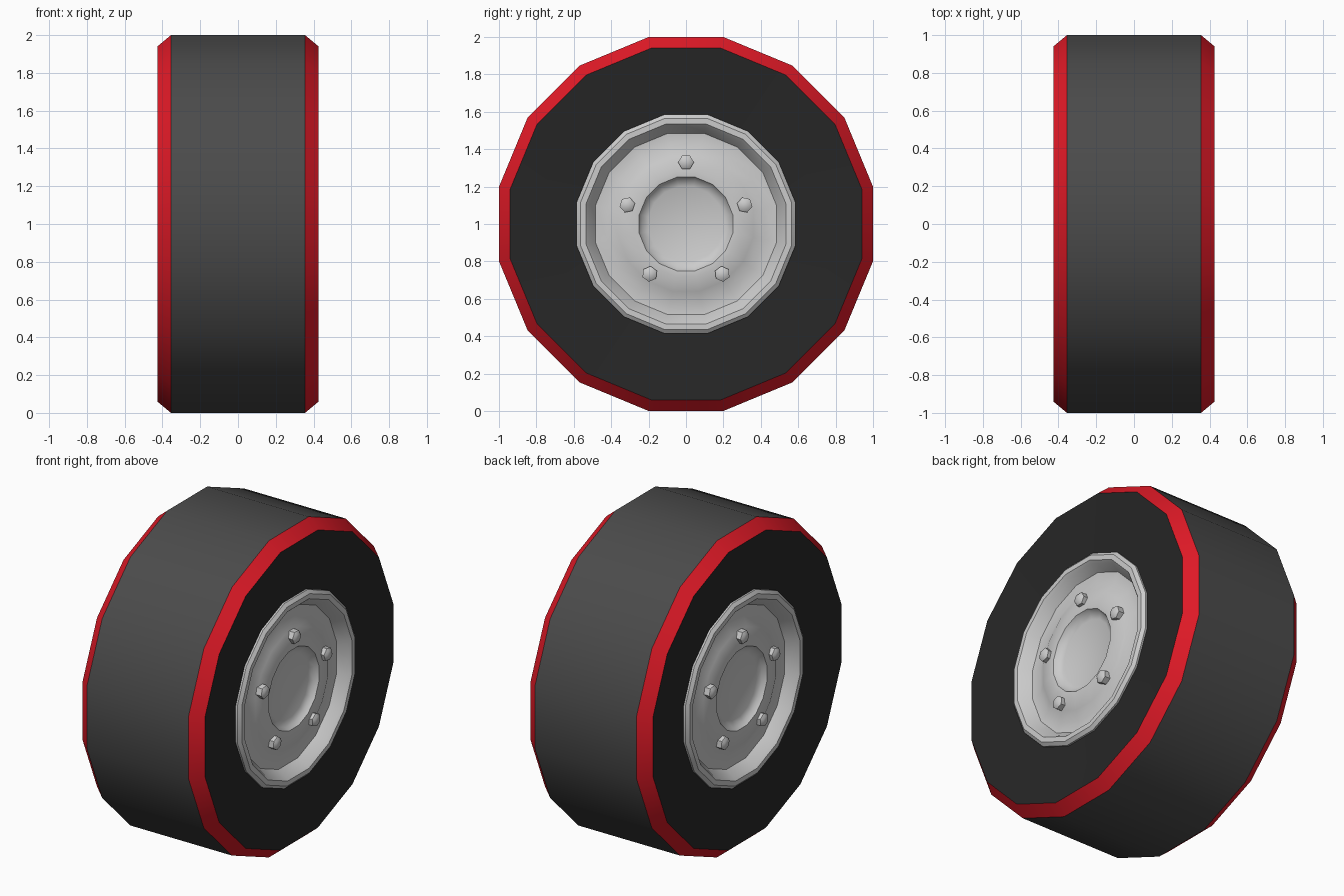
import bpy, bmesh, math
from mathutils import Matrix, Vector

if "Cube" in bpy.data.objects:
    bpy.data.objects.remove(bpy.data.objects["Cube"])

SIDES = 16
CENTER = Vector((0, 0, 1))


def material(name, color):
    m = bpy.data.materials.new(name)
    m.diffuse_color = (*color, 1)
    m.use_nodes = True
    m.node_tree.nodes["Principled BSDF"].inputs["Base Color"].default_value = m.diffuse_color
    return m


def finish(name, bm, mats=(), mirror=False, angle=30):
    bmesh.ops.recalc_face_normals(bm, faces=bm.faces)
    me = bpy.data.meshes.new(name)
    bm.to_mesh(me)
    bm.free()
    for m in mats:
        me.materials.append(m)
    ob = bpy.data.objects.new(name, me)
    bpy.context.collection.objects.link(ob)
    if mirror:
        ob.modifiers.new("Mirror", 'MIRROR').use_axis = (True, False, False)
    bpy.ops.object.select_all(action='DESELECT')
    ob.select_set(True)
    bpy.context.view_layer.objects.active = ob
    bpy.ops.object.shade_smooth_by_angle(angle=math.radians(angle))
    return ob


def lathe(profile, slots=None, closed=False):
    """Revolve (flat-side radius, x) points around the axle."""
    bm = bmesh.new()
    rings = []
    for r, x in profile:
        if r == 0:
            rings.append([bm.verts.new((x, 0, 1))] * SIDES)
            continue
        big = r / math.cos(math.pi / SIDES)
        rings.append([bm.verts.new((x, big * math.sin(a), 1 + big * math.cos(a)))
                      for a in ((i + 0.5) * math.tau / SIDES for i in range(SIDES))])
    n = len(rings)
    for k in range(n if closed else n - 1):
        a, b = rings[k], rings[(k + 1) % n]
        for i in range(SIDES):
            j = (i + 1) % SIDES
            quad = list(dict.fromkeys((a[i], a[j], b[j], b[i])))
            f = bm.faces.new(quad)
            if slots:
                f.material_index = slots[k]
    return bm


tread = material("tread_rubber", (0.07, 0.07, 0.07))
wall = material("sidewall_rubber", (0.02, 0.02, 0.02))
red = material("red_stripe", (0.75, 0.01, 0.02))

# Tyre: tread, red chamfers and dark sidewalls
tyre = [(0.55, -0.39), (0.94, -0.427), (1.0, -0.355),
        (1.0, 0.355), (0.94, 0.427), (0.55, 0.39)]
finish("tyre", lathe(tyre, [1, 2, 0, 2, 1, 1], True), (tread, wall, red))

# Dished wheel rim on both sides
rim = [(0, 0.345), (0.20, 0.35), (0.235, 0.365), (0.25, 0.39), (0.28, 0.392),
       (0.36, 0.375), (0.42, 0.345), (0.485, 0.35), (0.52, 0.405), (0.535, 0.422),
       (0.565, 0.422), (0.585, 0.405), (0.585, 0.37), (0.56, 0.31), (0, 0.31)]
finish("wheel_rim", lathe(rim), mirror=True, angle=40)

# Five domed hexagonal wheel nuts per side
bm = bmesh.new()
for i in range(5):
    a = i * math.tau / 5
    pos = CENTER + Vector((0, math.sin(a), math.cos(a))) * 0.33
    turn = Matrix.Rotation(-a, 4, 'X') @ Matrix.Rotation(math.pi / 2, 4, 'Y')
    for x, depth, r1, r2 in ((0.385, 0.05, 0.042, 0.042), (0.416, 0.012, 0.042, 0.026)):
        place = Matrix.Translation((x, pos.y, pos.z)) @ turn
        bmesh.ops.create_cone(bm, cap_ends=True, segments=6, radius1=r1, radius2=r2,
                              depth=depth, matrix=place)
finish("wheel_nuts", bm, mirror=True, angle=50)
